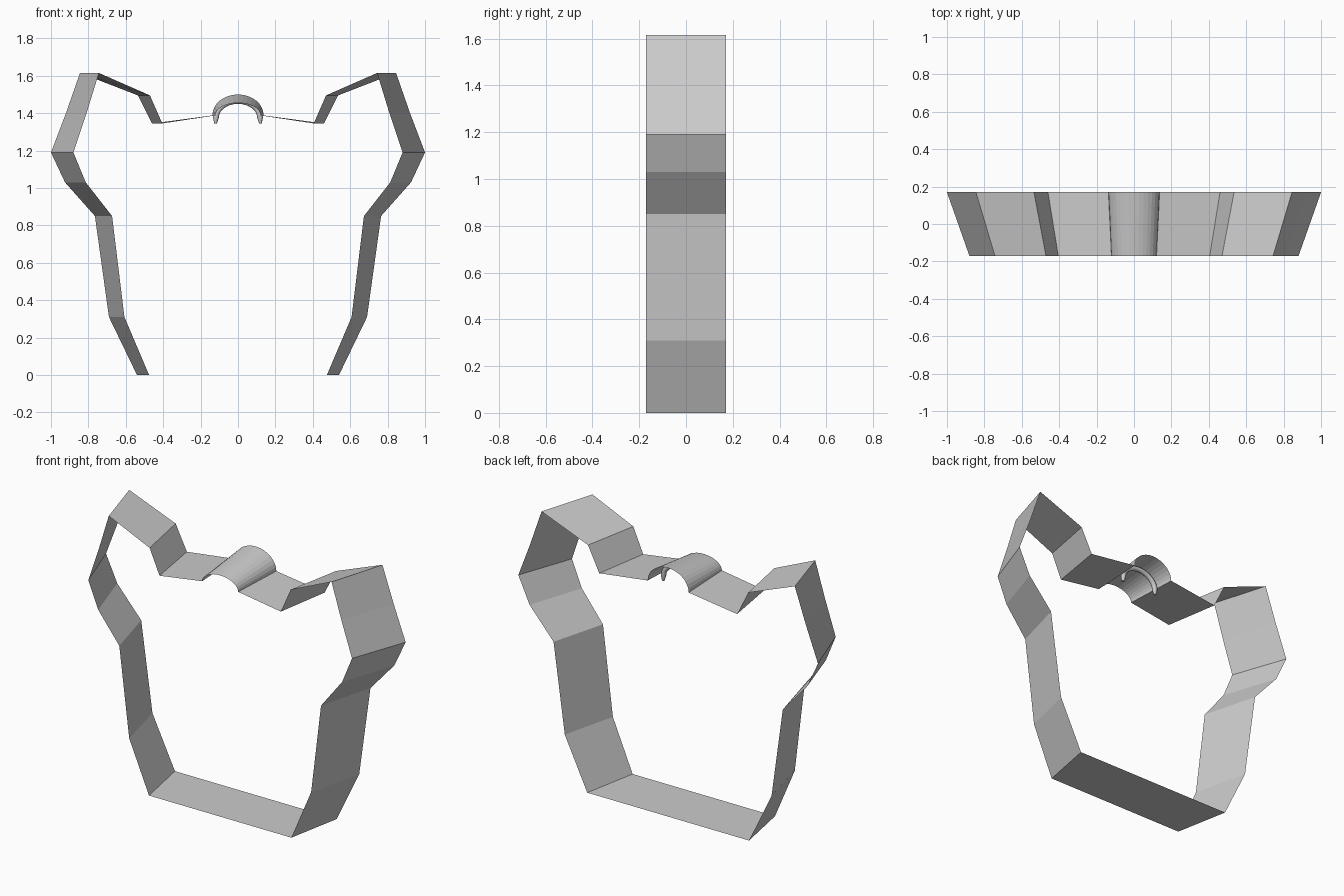
import bpy, math

if "Cube" in bpy.data.objects:
    bpy.data.objects.remove(bpy.data.objects["Cube"])

Y_FRONT, Y_BACK = -0.17, 0.17
TAPER = 0.88  # front rim is narrower than back rim


def sheet(name, front, back, closed):
    """Single-skin strip joining a front profile to a back profile (x, z)."""
    n = len(front)
    verts = [(x, Y_FRONT, z) for x, z in front] + [(x, Y_BACK, z) for x, z in back]
    count = n if closed else n - 1
    faces = [(i, (i + 1) % n, n + (i + 1) % n, n + i) for i in range(count)]
    mesh = bpy.data.meshes.new(name)
    mesh.from_pydata(verts, [], faces)
    mesh.update()
    obj = bpy.data.objects.new(name, mesh)
    bpy.context.collection.objects.link(obj)
    return obj


def arc(half_width, base, height, steps=16):
    """Half ellipse from right to left."""
    return [(half_width * math.cos(math.pi * i / steps),
             base + height * math.sin(math.pi * i / steps)) for i in range(steps + 1)]


# outer band: right half of the back rim, mirrored to the left, open at the arch
right = [(0.54, 0), (0.69, 0.31), (0.765, 0.85), (0.925, 1.03), (1.0, 1.19),
         (0.92, 1.40), (0.845, 1.615), (0.535, 1.495), (0.46, 1.345), (0.137, 1.388)]
left = [(-x, z) for x, z in reversed(right)]
ring = left + right  # runs left arch foot -> base -> right arch foot
band = sheet("outline_band", [(x * TAPER, z) for x, z in ring], ring, False)

# arched handle at the top centre, higher at the back
arch = sheet("top_arch", arc(0.1206, 1.388, 0.067), arc(0.137, 1.388, 0.112), False)

# thin hoop running under the arch and just breaking through its shoulders
path = [(0.12, 1.345)] + arc(0.118, 1.375, 0.09, 20) + [(-0.12, 1.345)]
curve = bpy.data.curves.new("hoop", 'CURVE')
curve.dimensions = '3D'
curve.bevel_depth = 0.015
curve.bevel_resolution = 2
curve.use_fill_caps = True
spline = curve.splines.new('POLY')
spline.points.add(len(path) - 1)
for i, (point, (x, z)) in enumerate(zip(spline.points, path)):
    point.co = (x, 0.045, z, 1)
    point.radius = 0.5 if i in (0, len(path) - 1) else 1.0
hoop = bpy.data.objects.new("arch_hoop", curve)
bpy.context.collection.objects.link(hoop)
